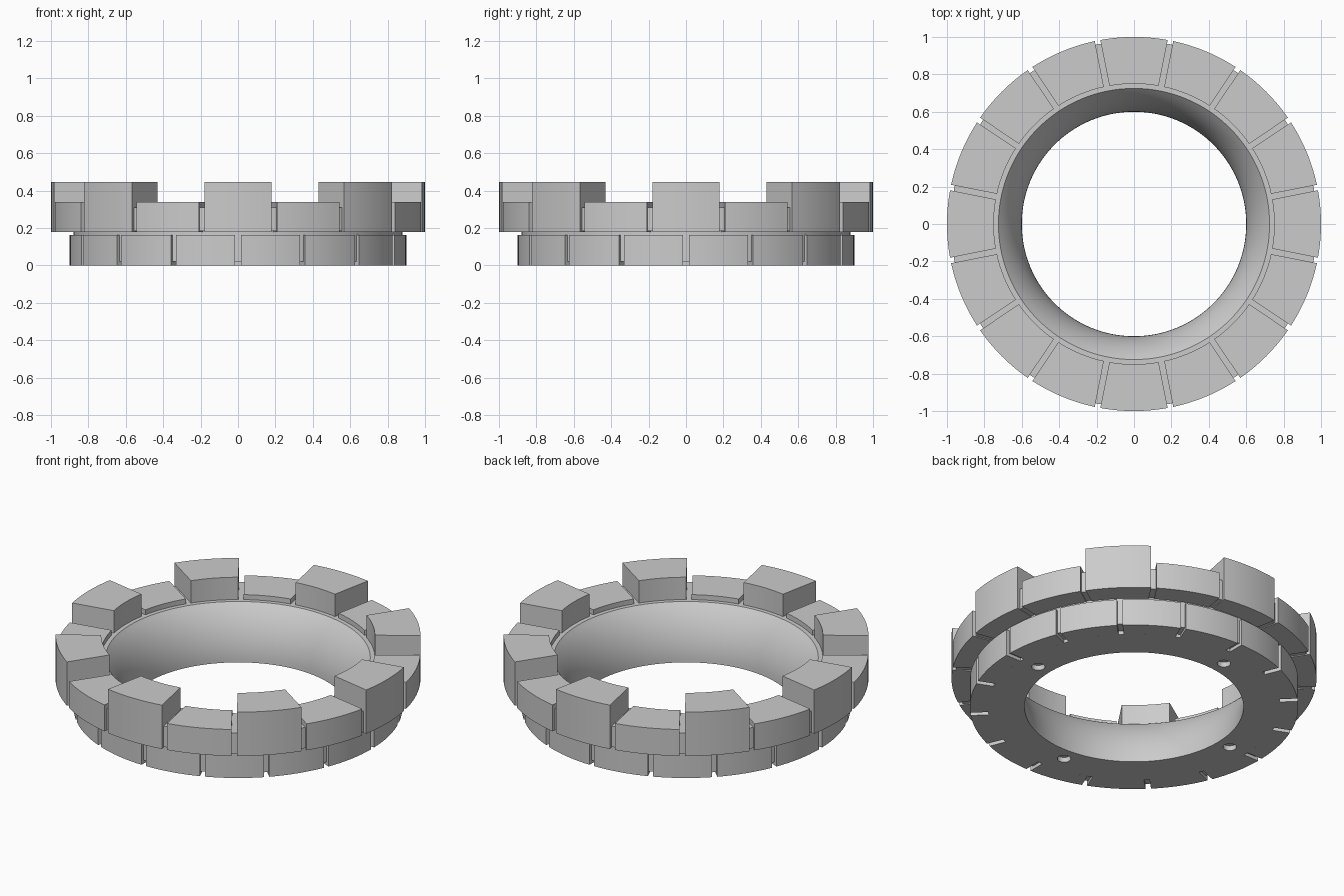
import bpy, bmesh
from math import sin, cos, asin, pi, radians

cube = bpy.data.objects.get("Cube")
if cube:
    bpy.data.objects.remove(cube, do_unlink=True)

COUNT = 16            # blocks per ring
STEP = 2 * pi / COUNT
GAP = 0.015           # half width of the slots
SEGMENTS = 128

grey = bpy.data.materials.new("light_grey")
grey.use_nodes = True
grey.diffuse_color = (0.6, 0.6, 0.6, 1)
grey.node_tree.nodes["Principled BSDF"].inputs["Base Color"].default_value = (0.6, 0.6, 0.6, 1)


def finish(name, bm):
    bmesh.ops.recalc_face_normals(bm, faces=bm.faces)
    mesh = bpy.data.meshes.new(name)
    bm.to_mesh(mesh)
    bm.free()
    mesh.materials.append(grey)
    ob = bpy.data.objects.new(name, mesh)
    bpy.context.collection.objects.link(ob)
    return ob


def activate(ob):
    bpy.ops.object.select_all(action='DESELECT')
    ob.select_set(True)
    bpy.context.view_layer.objects.active = ob


def smooth(ob):
    activate(ob)
    bpy.ops.object.shade_smooth_by_angle(angle=radians(30))


def lathe(name, profile):
    """Revolve a closed (radius, height) outline around z."""
    bm = bmesh.new()
    rings = []
    for i in range(SEGMENTS):
        a = 2 * pi * i / SEGMENTS
        rings.append([bm.verts.new((r * cos(a), r * sin(a), z)) for r, z in profile])
    n = len(profile)
    for i in range(SEGMENTS):
        p, q = rings[i], rings[(i + 1) % SEGMENTS]
        for j in range(n):
            k = (j + 1) % n
            bm.faces.new((p[j], q[j], q[k], p[k]))
    return finish(name, bm)


def block(name, angle, inner, outer, low, high, steps=8):
    """Ring sector whose sides run parallel to the slots beside it."""
    def arc(r):
        half = STEP / 2 - asin(GAP / r)
        return [(r * cos(angle + half * t), r * sin(angle + half * t))
                for t in (2 * i / steps - 1 for i in range(steps + 1))]
    outline = arc(outer) + arc(inner)[::-1]
    bm = bmesh.new()
    base = bm.faces.new([bm.verts.new((x, y, low)) for x, y in outline])
    top = bmesh.ops.extrude_face_region(bm, geom=[base])
    moved = [v for v in top["geom"] if isinstance(v, bmesh.types.BMVert)]
    bmesh.ops.translate(bm, vec=(0, 0, high - low), verts=moved)
    smooth(finish(name, bm))


# Core ring: stepped outside, bore upright at the bottom and flaring to the rim
rim_z, rim_r, bore_r = 0.31, 0.725, 0.6
spread = rim_r - bore_r
flare_r = (rim_z ** 2 + spread ** 2) / (2 * spread)
sweep = asin(rim_z / flare_r)
flare = []
for i in range(15):
    a = sweep * (1 - i / 14)
    flare.append((bore_r + flare_r * (1 - cos(a)), flare_r * sin(a)))
core = lathe("core_ring", [(0.8, 0), (0.8, 0.02), (0.88, 0.02), (0.88, 0.185),
                           (0.98, 0.185), (0.98, rim_z)] + flare)

# Shallow bolt holes in the underside
for degrees in (0, 96, 180, 264):
    a = radians(degrees)
    bpy.ops.mesh.primitive_cylinder_add(vertices=32, radius=0.037, depth=0.06,
                                        location=(0.685 * cos(a), 0.685 * sin(a), 0))
    cutter = bpy.context.object
    cutter.name = "hole_cutter"
    cutter.hide_render = True
    activate(core)
    mod = core.modifiers.new("bolt_hole", 'BOOLEAN')
    mod.operation = 'DIFFERENCE'
    mod.solver = 'EXACT'
    mod.object = cutter
    bpy.ops.object.modifier_apply(modifier=mod.name)
    bpy.data.objects.remove(cutter, do_unlink=True)
smooth(core)

# Upper crown alternates tall and short; lower blocks sit half a step round
for i in range(COUNT):
    tall = i % 2 == 0
    block("tall_block" if tall else "short_block", i * STEP,
          0.75, 1.0, 0.18, 0.445 if tall else 0.34)
    block("lower_block", (i + 0.5) * STEP, 0.8, 0.9, 0, 0.163)
